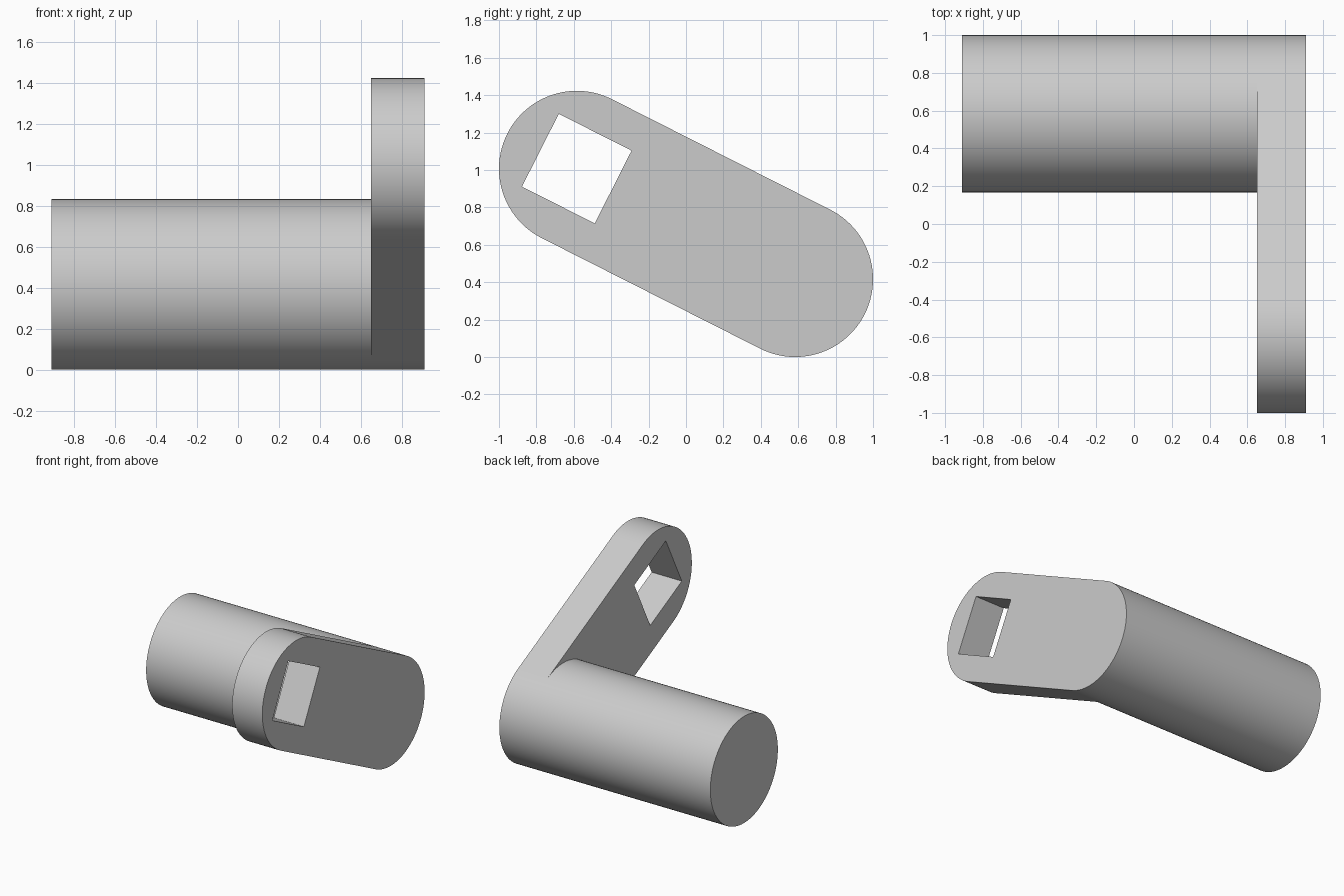
import bpy, bmesh, math
from mathutils import Vector

cube = bpy.data.objects.get("Cube")
if cube:
    bpy.data.objects.remove(cube)

# Main dimensions
R = 0.416                                  # handle and arm end radius
X_END, X_BACK, X_FACE = -0.91, 0.65, 0.91  # handle end, arm inner and outer face
GRIP = Vector((0.584, R))                  # handle axis (y, z)
HUB = Vector((-0.584, R + 0.591))          # socket axis (y, z)
SOCKET = 0.218                             # half side of the square socket
STEPS = 48                                 # segments per half circle

along = (HUB - GRIP).normalized()
tilt = math.atan2(along.y, along.x)


def arc(centre, start, count, radius=R, step=math.pi / STEPS):
    """Points round a centre in the y-z plane."""
    return [centre + radius * Vector((math.cos(start + i * step), math.sin(start + i * step)))
            for i in range(count)]


bm = bmesh.new()


def ring(points, x):
    return [bm.verts.new((x, p.x, p.y)) for p in points]


def loop_edges(verts):
    pairs = zip(verts, verts[1:] + verts[:1])
    return [bm.edges.get(p) or bm.edges.new(p) for p in pairs]


def fill(*loops):
    """Flat face bounded by the first loop, with the others as holes."""
    edges = [e for loop in loops for e in loop_edges(loop)]
    bmesh.ops.triangle_fill(bm, edges=edges, use_beauty=True)


def bridge(a, b):
    for i in range(len(a)):
        j = (i + 1) % len(a)
        bm.faces.new((a[i], a[j], b[j], b[i]))


outer_half = arc(GRIP, tilt + math.pi / 2, STEPS + 1)
inner_half = arc(GRIP, tilt + 1.5 * math.pi, STEPS + 1)[1:-1]
hub_half = arc(HUB, tilt - math.pi / 2, STEPS + 1)
square = arc(HUB, tilt + math.pi / 4, 4, SOCKET * math.sqrt(2), math.pi / 2)

# Arm: rounded plate pierced by a square socket
back_grip, back_hub = ring(outer_half, X_BACK), ring(hub_half, X_BACK)
back_inner = ring(inner_half, X_BACK)
face_outline = ring(outer_half + hub_half, X_FACE)
back_hole, face_hole = ring(square, X_BACK), ring(square, X_FACE)
bridge(back_grip + back_hub, face_outline)
bridge(back_hole, face_hole)
fill(face_outline, face_hole)
fill(back_hub + back_grip[:1] + back_inner[::-1] + back_grip[-1:], back_hole)

# Handle: cylinder growing out of the arm
handle_end = ring(outer_half + inner_half, X_END)
bridge(back_grip + back_inner, handle_end)
bm.faces.new(handle_end)

# Smooth curved walls, sharp rims
bmesh.ops.recalc_face_normals(bm, faces=bm.faces[:])
for f in bm.faces:
    f.smooth = True
for e in bm.edges:
    e.smooth = e.calc_face_angle(math.pi) < math.radians(30)

mesh = bpy.data.meshes.new("crank_arm_with_handle")
bm.to_mesh(mesh)
bm.free()
crank = bpy.data.objects.new("crank_arm_with_handle", mesh)
bpy.context.collection.objects.link(crank)

# Single plain grey
grey = (0.6, 0.6, 0.6, 1)
mat = bpy.data.materials.new("plain_grey")
mat.use_nodes = True
mat.diffuse_color = grey
mat.node_tree.nodes["Principled BSDF"].inputs["Base Color"].default_value = grey
mesh.materials.append(mat)
